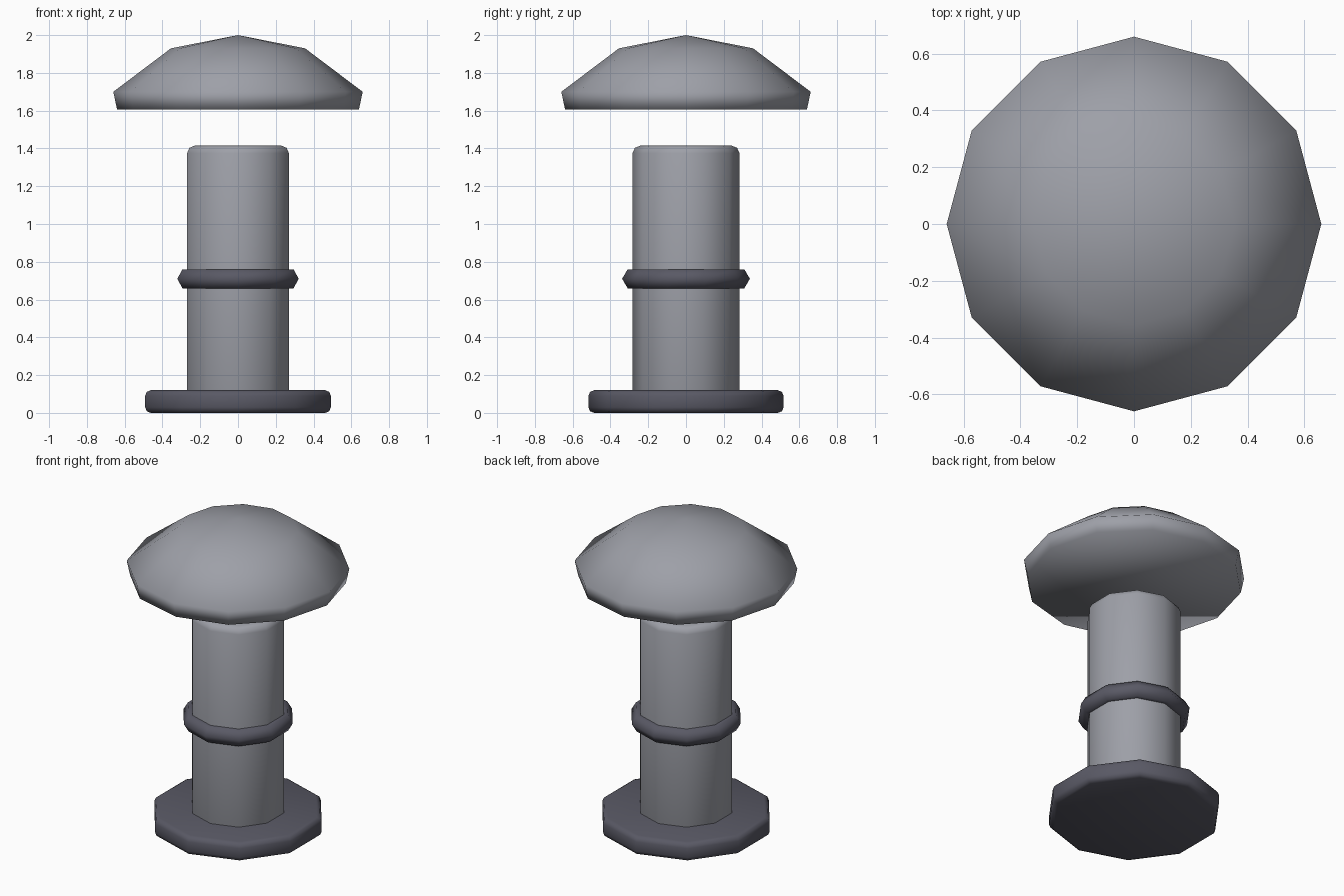
import bpy
import bmesh
from math import radians, sin, cos, tau

cube = bpy.data.objects.get("Cube")
if cube:
    bpy.data.objects.remove(cube, do_unlink=True)


def make_material(name, rgb):
    mat = bpy.data.materials.new(name)
    mat.use_nodes = True
    mat.diffuse_color = (*rgb, 1)
    bsdf = next(n for n in mat.node_tree.nodes if n.type == "BSDF_PRINCIPLED")
    bsdf.inputs["Base Color"].default_value = (*rgb, 1)
    return mat


light_grey = make_material("light grey", (0.34, 0.35, 0.39))
dark_grey = make_material("dark grey", (0.10, 0.10, 0.13))


def finish(obj, name, mat):
    obj.name = name
    obj.data.name = name
    obj.data.materials.append(mat)
    for face in obj.data.polygons:
        face.use_smooth = True


def rounded_cylinder(name, radius, bottom, top, bevel, mat):
    """Ten-sided cylinder with softened rims."""
    bpy.ops.mesh.primitive_cylinder_add(
        vertices=10, radius=radius, depth=top - bottom,
        location=(0, 0, (bottom + top) / 2))
    obj = bpy.context.object
    finish(obj, name, mat)
    mod = obj.modifiers.new("soft rims", "BEVEL")
    mod.width = bevel
    mod.segments = 2
    mod.limit_method = "ANGLE"
    mod.angle_limit = radians(60)


def dome(name, profile, peak, sides, mat):
    """Stack of rings closed by a flat underside and a pointed top."""
    bm = bmesh.new()
    rings = [[bm.verts.new((r * cos(tau * i / sides), r * sin(tau * i / sides), z))
              for i in range(sides)] for r, z in profile]
    tip = bm.verts.new((0, 0, peak))
    bm.faces.new(rings[0][::-1])
    for i in range(sides):
        j = (i + 1) % sides
        for low, high in zip(rings, rings[1:]):
            bm.faces.new((low[i], low[j], high[j], high[i]))
        bm.faces.new((rings[-1][i], rings[-1][j], tip))
    mesh = bpy.data.meshes.new(name)
    bm.to_mesh(mesh)
    bm.free()
    obj = bpy.data.objects.new(name, mesh)
    bpy.context.collection.objects.link(obj)
    finish(obj, name, mat)


# Foot disc and upright column
rounded_cylinder("base", 0.517, 0, 0.12, 0.03, dark_grey)
rounded_cylinder("column", 0.283, 0.01, 1.415, 0.04, light_grey)

# Collar around the middle of the column
bpy.ops.mesh.primitive_torus_add(
    major_segments=10, minor_segments=6, major_radius=0.28, minor_radius=0.058,
    location=(0, 0, 0.71), rotation=(0, 0, radians(18)))
finish(bpy.context.object, "collar", dark_grey)

# Domed cap floating above the column
dome("cap", [(0.64, 1.605), (0.66, 1.70), (0.355, 1.93)], 2.0, 12, light_grey)
